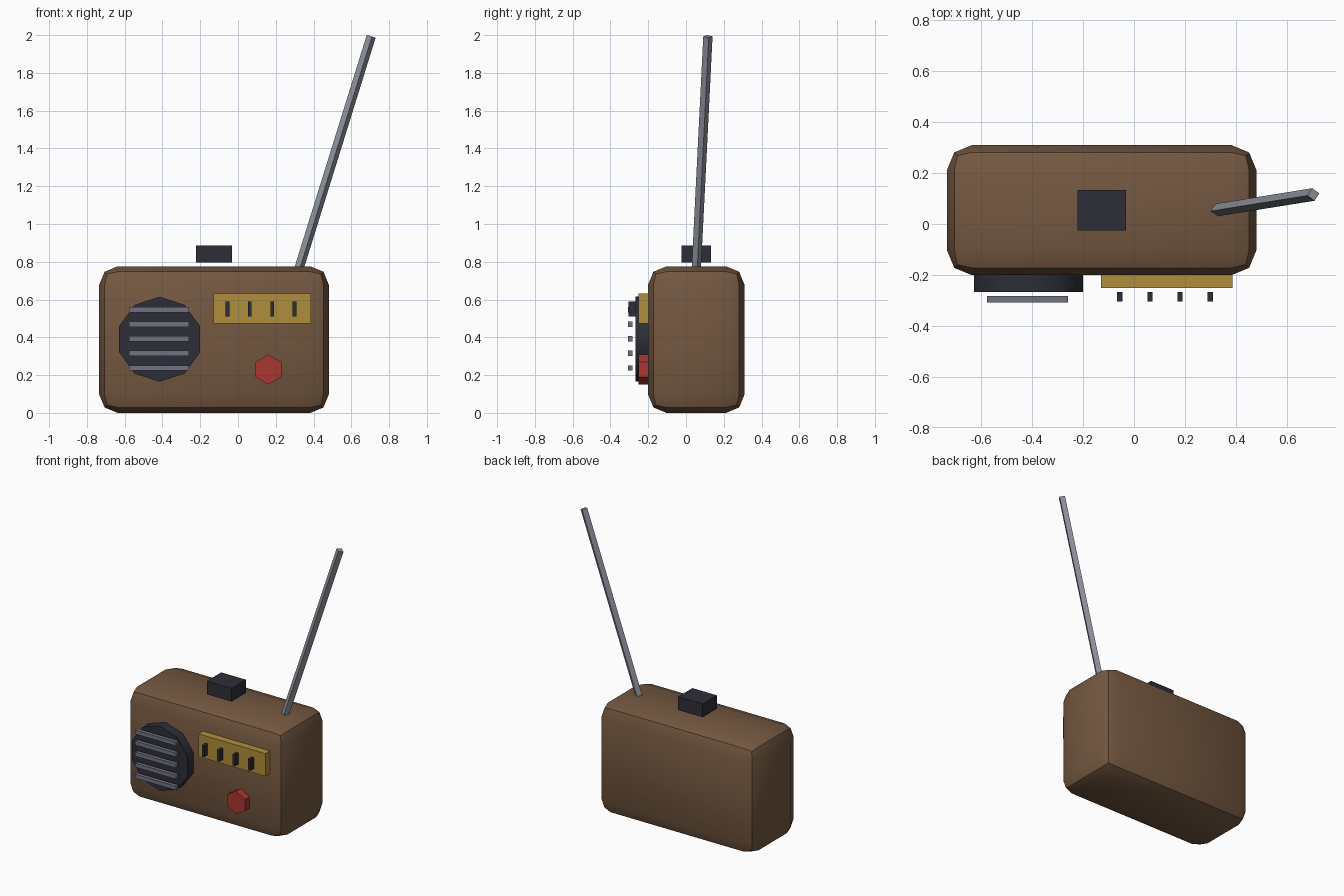
import bpy
from math import radians
from mathutils import Vector, Matrix

cube = bpy.data.objects.get("Cube")
if cube:
    bpy.data.objects.remove(cube)


def material(name, rgb):
    m = bpy.data.materials.new(name)
    m.use_nodes = True
    m.diffuse_color = (*rgb, 1)
    m.node_tree.nodes["Principled BSDF"].inputs["Base Color"].default_value = (*rgb, 1)
    return m


brown = material("brown_case", (0.175, 0.097, 0.052))
dark = material("dark_plastic", (0.026, 0.027, 0.039))
steel = material("grille_grey", (0.16, 0.175, 0.22))
chrome = material("antenna_grey", (0.27, 0.29, 0.33))
gold = material("dial_gold", (0.43, 0.27, 0.045))
red = material("knob_red", (0.40, 0.037, 0.03))


def finish(name, mat):
    ob = bpy.context.object
    ob.name = name
    ob.data.materials.append(mat)
    return ob


def box(name, mat, low, high):
    """Box between two opposite corners."""
    low, high = Vector(low), Vector(high)
    bpy.ops.mesh.primitive_cube_add(size=1, location=(low + high) / 2)
    ob = finish(name, mat)
    ob.data.transform(Matrix.Diagonal((*(high - low), 1)))
    return ob


def disc(name, mat, sides, radius, x, z, front, back):
    """Prism facing the front, with one corner pointing up."""
    bpy.ops.mesh.primitive_cylinder_add(
        vertices=sides, radius=radius, depth=back - front,
        location=(x, (front + back) / 2, z), rotation=(radians(90), 0, 0))
    return finish(name, mat)


# Case with rounded edges
case = box("case", brown, (-0.735, -0.201, 0), (0.481, 0.31, 0.776))
bevel = case.modifiers.new("rounding", "BEVEL")
bevel.width = 0.098
bevel.segments = 2
bpy.ops.object.modifier_apply(modifier=bevel.name)
bpy.ops.object.shade_smooth_by_angle(angle=radians(30))

# Speaker and its grille
disc("speaker", dark, 10, 0.225, -0.415, 0.39, -0.267, -0.17)
bpy.ops.object.shade_smooth_by_angle(angle=radians(40))
for i in range(5):
    z = 0.238 + i * 0.077
    box(f"grille_bar_{i + 1}", steel, (-0.577, -0.308, z - 0.014), (-0.26, -0.282, z + 0.014))

# Tuning dial with markers
box("dial_panel", gold, (-0.13, -0.251, 0.473), (0.387, -0.17, 0.631))
for i in range(4):
    x = -0.056 + i * 0.1185
    box(f"dial_marker_{i + 1}", dark, (x - 0.01, -0.304, 0.511), (x + 0.01, -0.268, 0.59))

# Tuning knob
disc("tuning_knob", red, 6, 0.079, 0.161, 0.23, -0.252, -0.17)

# Top button
box("top_button", dark, (-0.222, -0.025, 0.795), (-0.032, 0.133, 0.887))

# Leaning antenna
foot, tip = Vector((0.306, 0.052, 0.71)), Vector((0.705, 0.116, 1.993))
lean = tip - foot
bpy.ops.mesh.primitive_cylinder_add(vertices=4, radius=0.025, depth=lean.length,
                                    location=(foot + tip) / 2)
antenna = finish("antenna", chrome)
antenna.data.transform(Matrix.Rotation(radians(10), 4, "Z"))
antenna.rotation_euler = Vector((0, 0, 1)).rotation_difference(lean).to_euler()
